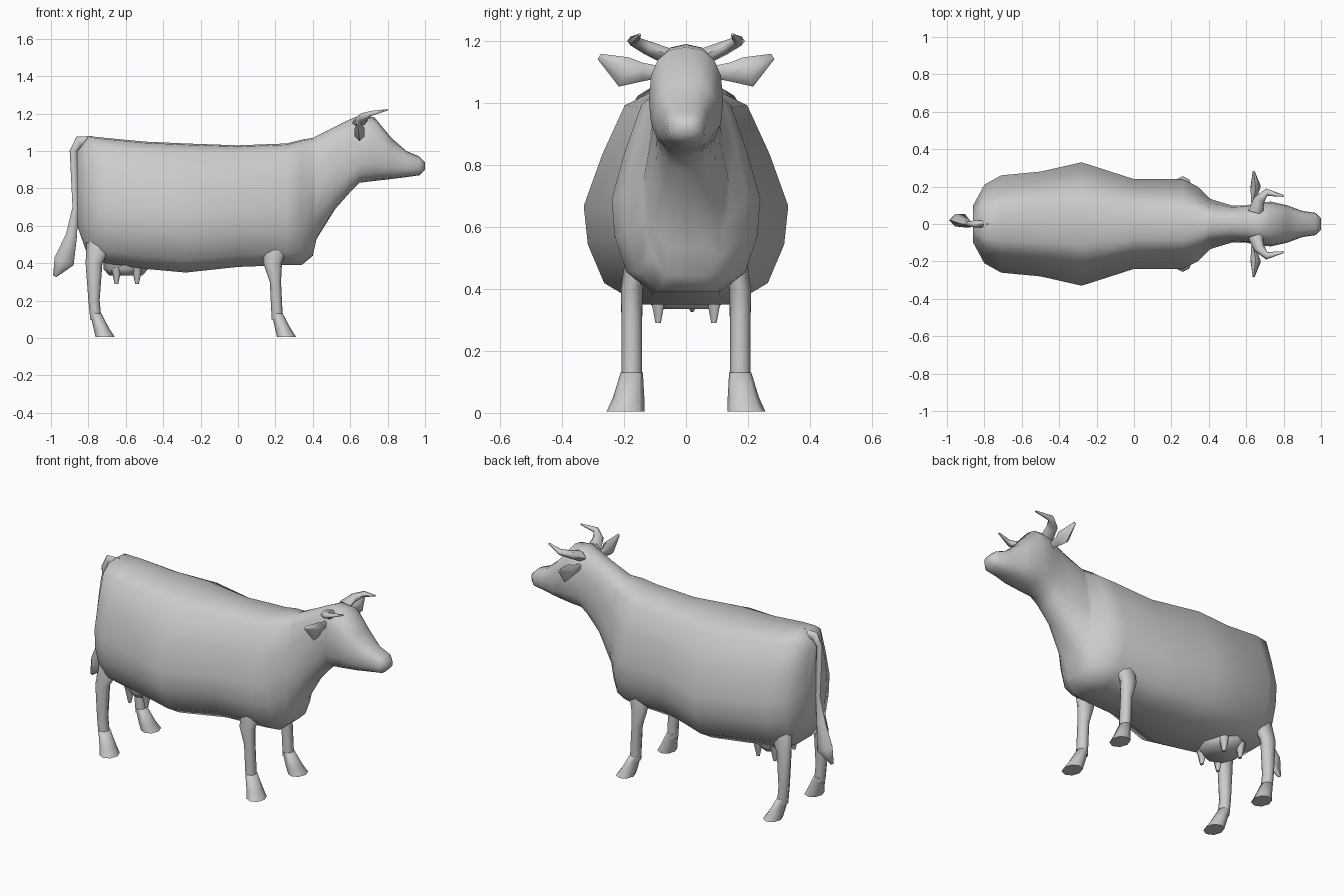
import bpy, bmesh, math
from mathutils import Vector

cube = bpy.data.objects.get("Cube")
if cube:
    bpy.data.objects.remove(cube, do_unlink=True)

X_AXIS, Y_AXIS, Z_AXIS = Vector.Fill(3, 0), Vector.Fill(3, 0), Vector.Fill(3, 0)
X_AXIS.x = Y_AXIS.y = Z_AXIS.z = 1

grey = bpy.data.materials.new("plain_grey")
grey.use_nodes = True
grey.diffuse_color = (.6, .6, .6, 1)
shader = grey.node_tree.nodes["Principled BSDF"]
shader.inputs["Base Color"].default_value = grey.diffuse_color


def loft(name, rings):
    """Skin a closed, smoothly shaded surface over rings of equal point count."""
    bm = bmesh.new()
    loops = [[bm.verts.new(point) for point in ring] for ring in rings]
    for lower, upper in zip(loops, loops[1:]):
        for i in range(len(lower)):
            bm.faces.new((lower[i - 1], lower[i], upper[i], upper[i - 1]))
    bm.faces.new(loops[0])
    bm.faces.new(loops[-1])
    bmesh.ops.recalc_face_normals(bm, faces=bm.faces)
    mesh = bpy.data.meshes.new(name)
    bm.to_mesh(mesh)
    bm.free()
    mesh.materials.append(grey)
    part = bpy.data.objects.new(name, mesh)
    bpy.context.collection.objects.link(part)
    bpy.ops.object.select_all(action="DESELECT")
    part.select_set(True)
    bpy.context.view_layer.objects.active = part
    bpy.ops.object.shade_smooth_by_angle(angle=math.radians(70))


def tube(name, path, across, breadth, level=False, sides=8):
    """Loft ovals along (x, y, z, radius) points; breadth gives the half width along across."""
    centres = [Vector(point[:3]) for point in path]
    rings = []
    for i, centre in enumerate(centres):
        ahead = centres[min(i + 1, len(path) - 1)]
        behind = centres[max(i - 1, 0)]
        heading = Z_AXIS if level else ahead - behind
        radius = path[i][3]
        u = heading.cross(across).normalized() * radius
        v = across * breadth(radius)
        turns = [math.tau * k / sides for k in range(sides)]
        rings.append([centre + u * math.cos(t) + v * math.sin(t) for t in turns])
    loft(name, rings)


# Barrel cross-section from spine to belly, as fractions of half width and height
BARREL_WIDTH = (0, .35, .6, .82, 1, .96, .8, .45, 0)
BARREL_HEIGHT = (1, .99, .93, .7, .46, .28, .1, 0, 0)


def section(x, low, high, half):
    """Cross-section of the body, turning from barrel to rounded box along the neck."""
    neck = min(max(x * 4 - 1.4, 0), 1)
    ring = []
    steps = len(BARREL_WIDTH) - 1
    for k, (wide, tall) in enumerate(zip(BARREL_WIDTH, BARREL_HEIGHT)):
        turn = math.pi * k / steps
        rise = math.cos(turn)
        round_wide = abs(math.sin(turn)) ** .8
        round_tall = .5 + math.copysign(abs(rise) ** .8, rise) / 2
        wide += (round_wide - wide) * neck
        tall += (round_tall - tall) * neck
        ring.append((x, half * wide, low + (high - low) * tall))
    return ring + [(px, -py, pz) for px, py, pz in ring[-2:0:-1]]


# Trunk, neck and head, from rump to nose: (x, belly, back, half width)
outline = [
    (-.86, .6, 1, .1), (-.8, .43, 1.08, .21), (-.71, .4, 1.07, .26), (-.5, .37, 1.05, .28),
    (-.28, .35, 1.04, .33), (0, .38, 1.03, .24), (.26, .39, 1.04, .24), (.34, .39, 1.06, .2),
    (.4, .44, 1.07, .14), (.42, .53, 1.08, .13), (.52, .69, 1.13, .1), (.6, .78, 1.17, .1),
    (.65, .83, 1.19, .11), (.73, .84, 1.18, .12), (.82, .85, 1.07, .1), (.9, .86, 1, .07),
    (.97, .87, .97, .06), (1, .9, .94, .03),
]
loft("body_and_head", [section(*station) for station in outline])

# Paired parts
legs = {
    "front": [(.22, .7, .08), (.2, .5, .07), (.185, .4, .05), (.2, .3, .03), (.21, .1, .03)],
    "hind": [(-.71, .7, .08), (-.74, .5, .07), (-.77, .4, .045), (-.77, .2, .03), (-.76, .1, .03)],
}
for side, s in (("left", 1), ("right", -1)):
    for place, joints in legs.items():
        # Thigh leans inwards, so that it sinks into the trunk
        shin = [(x, s * (.175 - max(z - .4, 0) / 6), z, radius) for x, z, radius in joints]
        tube(f"{side}_{place}_leg", shin, Y_AXIS, lambda r: .03 + r / 10, level=True)

        # Hoof flares forwards and outwards
        ankle, y, top, radius = shin[-1]
        hoof = [(ankle, y, top + .03, radius),
                (ankle + .03, y + s * .01, top / 2, radius * 1.4),
                (ankle + .05, y + s * .02, .005, radius * 1.7)]
        tube(f"{side}_{place}_hoof", hoof, Y_AXIS, lambda r: r * 1.2, level=True)

    # Leaf shaped ear
    ear = [(.64, s * .09, 1.1, .02), (.64, s * .14, 1.1, .03),
           (.65, s * .2, 1.1, .05), (.64, s * .28, 1.15, .01)]
    tube(f"{side}_ear", ear, X_AXIS, lambda r: r * .6, sides=6)

    # Horn sweeps outwards, then forwards
    horn = [(.65, s * .06, 1.15, .04), (.67, s * .13, 1.18, .03),
            (.71, s * .17, 1.2, .02), (.8, s * .15, 1.22, .005)]
    tube(f"{side}_horn", horn, Z_AXIS, lambda r: r * .8, sides=6)

    # Teats
    for place, x in (("front", -.54), ("hind", -.65)):
        teat = [(x, s * .09, .38, .03), (x, s * .09, .29, .01)]
        tube(f"{side}_{place}_teat", teat, Y_AXIS, lambda r: r, level=True, sides=6)

# Udder
udder = [(-.6, 0, .5, .12), (-.6, 0, .37, .12), (-.6, 0, .335, .09)]
tube("udder", udder, Y_AXIS, lambda r: r * 1.1, level=True)

# Tail hanging to a flat tuft
tail = [(-.78, 0, 1.05, .03), (-.85, 0, 1.05, .03), (-.88, 0, 1, .02), (-.87, 0, .7, .015),
        (-.89, 0, .55, .03), (-.93, .02, .41, .055), (-.98, .02, .33, .01)]
tube("tail", tail, Y_AXIS, lambda r: r * .7, sides=6)
